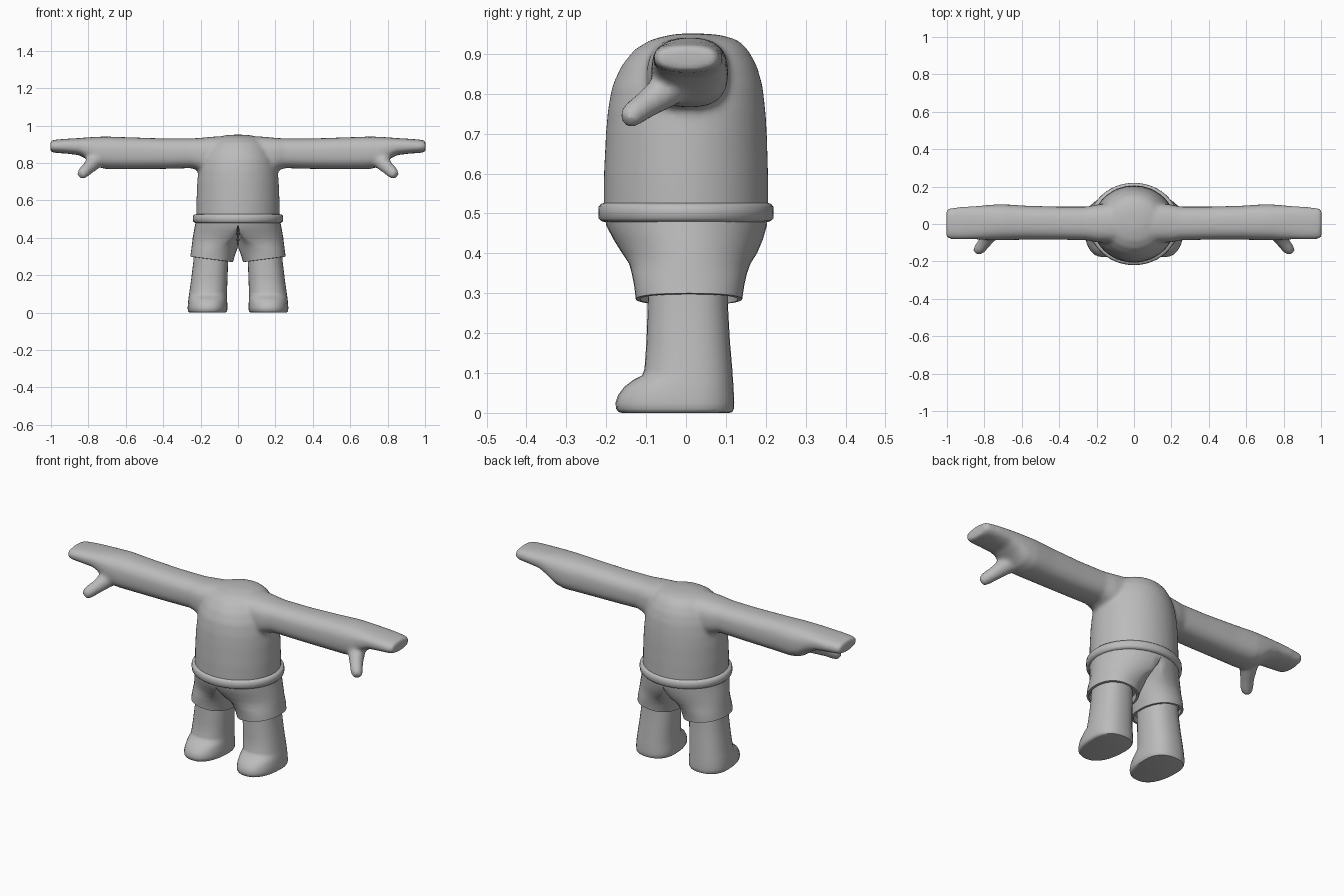
import bpy, bmesh, math
from mathutils import Vector

if "Cube" in bpy.data.objects:
    bpy.data.objects.remove(bpy.data.objects["Cube"])

grey = bpy.data.materials.new("plain grey")
grey.diffuse_color = (0.5, 0.5, 0.5, 1)
grey.use_nodes = True
grey.node_tree.nodes["Principled BSDF"].inputs["Base Color"].default_value = grey.diffuse_color


def oval(lo_u, hi_u, lo_v, hi_v, p=1.0, n=32, mid_v=None):
    """Rounded outline in a plane; p below 1 makes it boxier, mid_v is the widest line."""
    cu, ru = (lo_u + hi_u) / 2, (hi_u - lo_u) / 2
    mv = (lo_v + hi_v) / 2 if mid_v is None else mid_v
    pts = []
    for i in range(n):
        a = 2 * math.pi * i / n
        c, s = math.cos(a), math.sin(a)
        u = cu + ru * math.copysign(abs(c) ** p, c)
        k = math.copysign(abs(s) ** p, s)
        pts.append((u, mv + k * ((hi_v - mv) if s > 0 else (mv - lo_v))))
    return pts


def loft(bm, rings):
    """Closed tube through rings of points."""
    rows = [[bm.verts.new(p) for p in r] for r in rings]
    n = len(rows[0])
    for a, b in zip(rows, rows[1:]):
        for i in range(n):
            bm.faces.new((a[i], a[(i + 1) % n], b[(i + 1) % n], b[i]))
    bm.faces.new(rows[0][::-1])
    bm.faces.new(rows[-1])


def finish(bm, name, mirror=False):
    me = bpy.data.meshes.new(name)
    bm.to_mesh(me)
    bm.free()
    me.materials.append(grey)
    ob = bpy.data.objects.new(name, me)
    bpy.context.collection.objects.link(ob)
    if mirror:
        ob.modifiers.new("Mirror", 'MIRROR').merge_threshold = 0.0005
    bpy.ops.object.select_all(action='DESELECT')
    ob.select_set(True)
    bpy.context.view_layer.objects.active = ob
    bpy.ops.object.shade_smooth_by_angle(angle=math.radians(45))
    return ob


def normals(bm):
    bmesh.ops.recalc_face_normals(bm, faces=bm.faces[:])


# Torso, arms and thumbs, blended into one smooth skin
bm = bmesh.new()
torso = [  # z, half width, front y, back y
    (0.49, .222, -.207, .207), (0.60, .222, -.206, .206), (0.70, .218, -.201, .203),
    (0.76, .212, -.196, .199), (0.82, .200, -.185, .192), (0.87, .180, -.162, .178),
    (0.91, .155, -.130, .156), (0.935, .120, -.090, .130), (0.948, .070, -.040, .085),
    (0.951, .025, -.010, .040)]
loft(bm, [[(x, y, z) for x, y in oval(-w, w, f, b, n=48)] for z, w, f, b in torso])

arm = [  # x, front y, back y, bottom z, top z
    (0.00, -.10, .11, .770, .946), (0.14, -.10, .11, .752, .940),
    (0.20, -.098, .104, .756, .934), (0.25, -.087, .093, .772, .931),
    (0.40, -.084, .093, .768, .931), (0.58, -.084, .098, .766, .937),
    (0.70, -.087, .106, .766, .941), (0.75, -.087, .104, .778, .940),
    (0.80, -.085, .100, .815, .937), (0.85, -.082, .096, .842, .933),
    (0.92, -.083, .092, .850, .929), (0.98, -.081, .086, .854, .924),
    (1.003, -.072, .077, .860, .919)]
thumb = [  # centre, radius
    ((.725, .01, .85), .050), ((.770, -.055, .805), .044), ((.800, -.100, .773), .035),
    ((.828, -.136, .747), .032), ((.842, -.152, .731), .022)]
aim = Vector((.11, -.16, -.115)).to_track_quat('Z', 'Y')
for side in (1, -1):
    loft(bm, [[(side * x, y, z) for y, z in oval(f, b, lo, hi, .78)]
              for x, f, b, lo, hi in arm])
    rings = []
    for c, r in thumb:
        pts = [Vector(c) + aim @ Vector((u, v, 0)) for u, v in oval(-r, r, -r, r, n=16)]
        rings.append([(side * p.x, p.y, p.z) for p in pts])
    loft(bm, rings)
normals(bm)
body = finish(bm, "torso_and_arms")
body.modifiers.clear()
mod = body.modifiers.new("Blend", 'REMESH')
mod.mode, mod.voxel_size, mod.use_smooth_shade = 'VOXEL', 0.01, True
mod = body.modifiers.new("Soften", 'SMOOTH')
mod.factor, mod.iterations = 0.5, 10

# Rounded waistband
bm = bmesh.new()
band = [(.478, .222, .203), (.481, .233, .213), (.488, .240, .219), (.503, .242, .220),
        (.517, .240, .219), (.524, .233, .213), (.527, .218, .203)]
loft(bm, [[(x, y, z) for x, y in oval(-w, w, -d, d, n=48)] for z, w, d in band])
normals(bm)
finish(bm, "waistband")

# Shorts: one half goes from a half oval at the waist to a round trouser leg
bm = bmesh.new()
shorts = [  # z, inner x, outer x, front y, back y, blend to leg, hem slant
    (.500, 0, .224, -.205, .205, 0, 0), (.470, 0, .229, -.200, .203, 0, 0),
    (.435, 0, .236, -.182, .193, .08, 0), (.400, 0, .242, -.160, .178, .30, 0),
    (.375, 0, .245, -.143, .162, .60, 0), (.350, 0, .248, -.136, .153, .85, 0),
    (.320, .014, .251, -.130, .146, 1, .05), (.285, .027, .255, -.126, .141, 1, .13),
    (.284, .038, .244, -.115, .130, 1, .13), (.310, .040, .242, -.112, .126, 1, .10)]
rings = []
for z, xi, xo, f, b, k, slant in shorts:
    half = [(max(0, x), y) for x, y in oval(-xo, xo, f, b, n=40)]
    leg = oval(xi, xo, f, b, .9, n=40)
    ring = []
    for (hx, hy), (lx, ly) in zip(half, leg):
        x, y = hx + (lx - hx) * k, hy + (ly - hy) * k
        ring.append((x, y, z + slant * (x - .14)))
    rings.append(ring)
loft(bm, rings)
normals(bm)
inner = [f for f in bm.faces if all(abs(v.co.x) < 1e-4 for v in f.verts)]
bmesh.ops.delete(bm, geom=inner, context='FACES')
finish(bm, "shorts", mirror=True)

# Legs with feet pointing forward
bm = bmesh.new()
leg = [  # z, inner x, outer x, front y, back y
    (.340, .053, .235, -.095, .104), (.270, .053, .239, -.096, .105),
    (.180, .056, .250, -.099, .110), (.110, .059, .260, -.104, .116),
    (.094, .059, .262, -.110, .117), (.082, .059, .264, -.133, .118),
    (.065, .058, .266, -.155, .119), (.045, .057, .268, -.170, .120),
    (.025, .056, .269, -.177, .121), (.010, .058, .268, -.175, .120),
    (.002, .063, .263, -.169, .116), (.000, .072, .255, -.160, .108)]
loft(bm, [[(x, y, z) for x, y in oval(xi, xo, f, b, .85, mid_v=.01)]
          for z, xi, xo, f, b in leg])
normals(bm)
finish(bm, "legs_and_feet", mirror=True)
